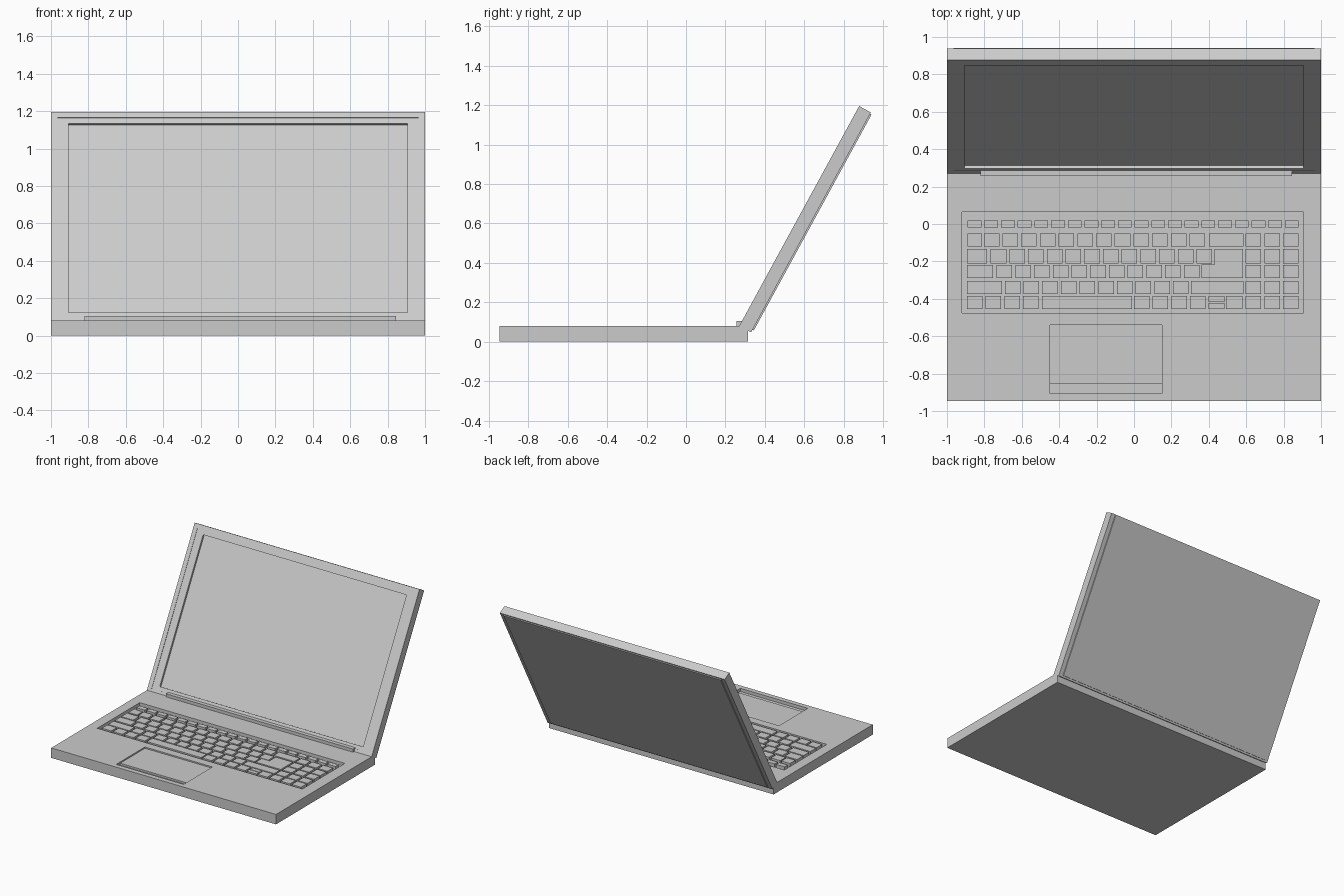
import bpy, bmesh, math
from mathutils import Matrix

if "Cube" in bpy.data.objects:
    bpy.data.objects.remove(bpy.data.objects["Cube"])


def prism(bm, pts, z0, z1):
    """Extrude an outline in plan from z0 to z1."""
    lo = [bm.verts.new((x, y, z0)) for x, y in pts]
    hi = [bm.verts.new((x, y, z1)) for x, y in pts]
    n = len(pts)
    bm.faces.new(hi)
    bm.faces.new(lo[::-1])
    for i in range(n):
        j = (i + 1) % n
        bm.faces.new((lo[i], lo[j], hi[j], hi[i]))


def block(bm, x0, x1, y0, y1, z0, z1):
    prism(bm, [(x0, y0), (x1, y0), (x1, y1), (x0, y1)], z0, z1)


def finish(name, bm):
    me = bpy.data.meshes.new(name)
    bm.to_mesh(me)
    bm.free()
    ob = bpy.data.objects.new(name, me)
    bpy.context.collection.objects.link(ob)
    return ob


def box(name, *dims):
    bm = bmesh.new()
    block(bm, *dims)
    return finish(name, bm)


def carve(ob, *dims):
    """Cut a rectangular pocket and discard the cutter."""
    cutter = box("pocket_cutter", *dims)
    cutter.hide_render = True
    mod = ob.modifiers.new("pocket", 'BOOLEAN')
    mod.operation, mod.solver, mod.object = 'DIFFERENCE', 'EXACT', cutter
    bpy.context.view_layer.update()
    dg = bpy.context.evaluated_depsgraph_get()
    me = bpy.data.meshes.new_from_object(ob.evaluated_get(dg))
    ob.modifiers.clear()
    ob.data = me
    bpy.data.objects.remove(cutter)


# Base with keyboard well and touchpad well
base = box("base", -1, 1, -0.945, 0.315, 0, 0.08)
carve(base, -0.92, 0.905, -0.475, 0.065, 0.055, 0.2)
carve(base, -0.45, 0.15, -0.905, -0.54, 0.055, 0.2)
box("touchpad", -0.449, 0.149, -0.855, -0.541, 0.05, 0.07)

# Keyboard: one run of equal keys per call
keys = bmesh.new()
Z0, Z1 = 0.05, 0.08


def run(x, n, y0, y1, w=0.083, pitch=0.1):
    for i in range(n):
        block(keys, x + i * pitch, x + i * pitch + w, y0, y1, Z0, Z1)


rows = [(-0.12, -0.05), (-0.21, -0.135), (-0.29, -0.22), (-0.375, -0.305), (-0.455, -0.385)]
# each row: (start x, count, key width)
layout = [
    [(-0.89, 1, 0.077), (-0.803, 12, 0.083), (0.402, 1, 0.183)],
    [(-0.893, 1, 0.107), (-0.766, 12, 0.083)],
    [(-0.893, 1, 0.14), (-0.734, 11, 0.083)],
    [(-0.893, 1, 0.187), (-0.691, 10, 0.083), (0.305, 1, 0.28)],
    [(-0.893, 1, 0.083), (-0.793, 3, 0.083), (-0.493, 1, 0.483), (0, 4, 0.083), (0.493, 1, 0.086)],
]
run(-0.89, 20, -0.02, 0.02, 0.074, 0.0893)
for (y0, y1), parts in zip(rows, layout):
    for x, n, w in parts:
        run(x, n, y0, y1, w)
    run(0.597, 3, y0, y1)
# stacked half-height arrow keys
run(0.397, 1, -0.417, -0.385, 0.088)
run(0.397, 1, -0.455, -0.423, 0.088)
# L-shaped enter key
prism(keys, [(0.36, -0.29), (0.583, -0.29), (0.583, -0.135), (0.43, -0.135),
             (0.43, -0.216), (0.36, -0.216)], Z0, Z1)
finish("keys", keys)

# Hinge bar
box("hinge_bar", -0.82, 0.845, 0.256, 0.30, 0.07, 0.105)

# Lid in local axes (z up the lid, y towards its back), then tilted
lid = box("lid", -1, 1, 0, 0.068, 0, 1.27)
carve(lid, -0.965, 0.965, -0.1, 0.003, 0.02, 1.237)
carve(lid, -0.905, 0.905, -0.1, 0.02, 0.052, 1.203)
back = box("lid_back_panel", -0.965, 0.965, 0.06, 0.076, 0.015, 1.262)
tilt = Matrix.Translation((0, 0.27, 0.08)) @ Matrix.Rotation(-math.radians(28.6), 4, 'X')
for ob in (lid, back):
    ob.matrix_world = tilt
